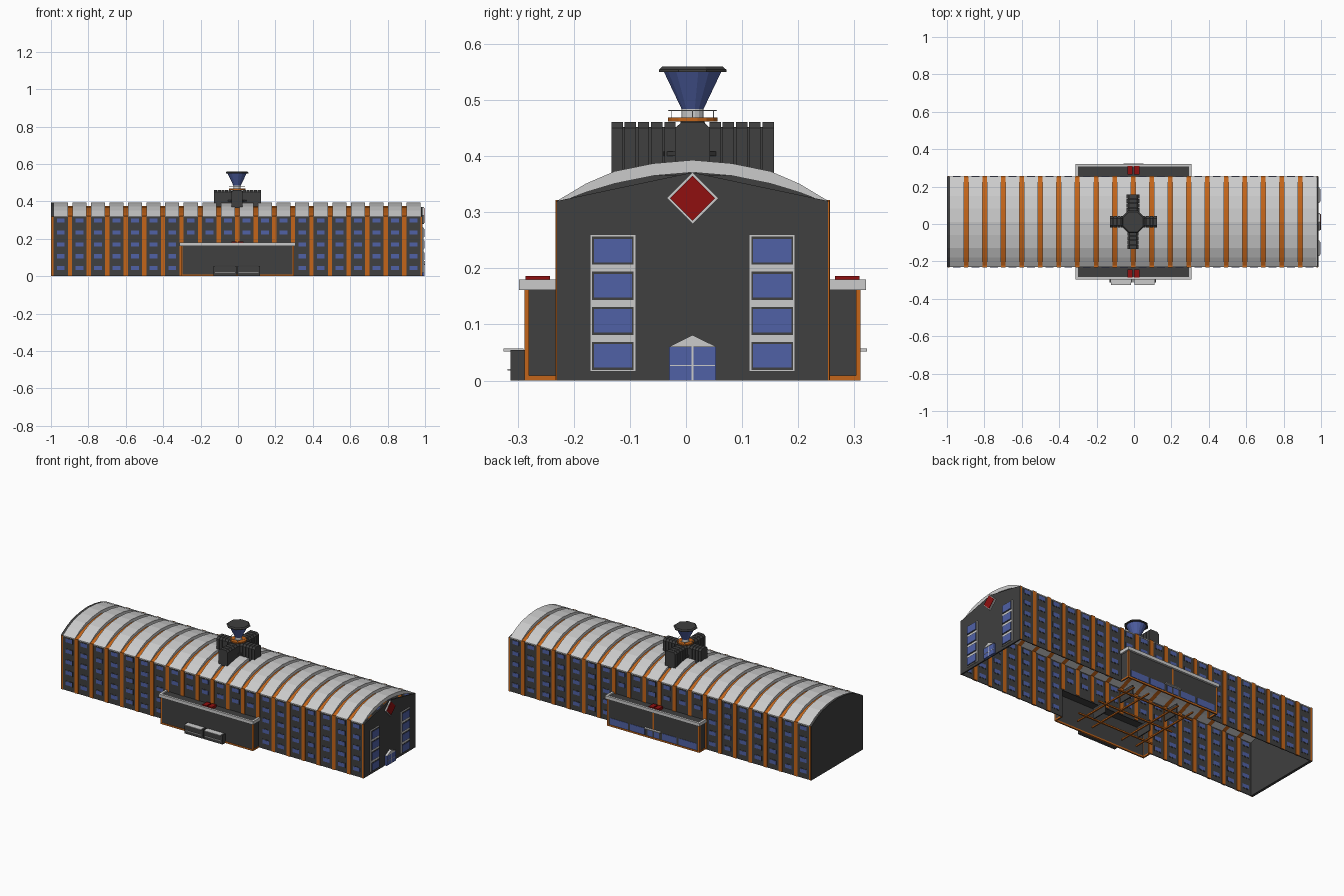
import bpy, bmesh, math
from mathutils import Matrix, Vector

if "Cube" in bpy.data.objects:
    bpy.data.objects.remove(bpy.data.objects["Cube"])


def material(name, rgb):
    m = bpy.data.materials.new(name)
    m.diffuse_color = (*rgb, 1)
    m.use_nodes = True
    m.node_tree.nodes["Principled BSDF"].inputs["Base Color"].default_value = m.diffuse_color
    return m


DARK = material("charcoal", (0.05, 0.05, 0.05))
BLUE = material("blue_glass", (0.08, 0.12, 0.38))
ORANGE = material("orange", (0.55, 0.13, 0.01))
RED = material("red", (0.28, 0.005, 0.005))
GREY = None
YC = 0.0117                     # hall centre line
Y0, Y1 = -0.23, 0.2535          # long walls
BAY = 0.0993


def finish(name, bm, mat):
    bmesh.ops.recalc_face_normals(bm, faces=bm.faces)
    me = bpy.data.meshes.new(name)
    bm.to_mesh(me)
    bm.free()
    ob = bpy.data.objects.new(name, me)
    bpy.context.collection.objects.link(ob)
    if mat:
        me.materials.append(mat)
    return ob


def boxes(name, items, mat=None):
    """Each item is x0, x1, y0, y1, z0, z1."""
    bm = bmesh.new()
    for x0, x1, y0, y1, z0, z1 in items:
        m = Matrix.Translation(((x0 + x1) / 2, (y0 + y1) / 2, (z0 + z1) / 2)) \
            @ Matrix.Diagonal((x1 - x0, y1 - y0, z1 - z0, 1))
        bmesh.ops.create_cube(bm, size=1, matrix=m)
    return finish(name, bm, mat)


def prisms(name, profile, spans, mat=None):
    """Extrude a y-z outline along each x span."""
    bm = bmesh.new()
    for x0, x1 in spans:
        f = bm.faces.new([bm.verts.new((x0, y, z)) for y, z in profile])
        new = bmesh.ops.extrude_face_region(bm, geom=[f])["geom"]
        bmesh.ops.translate(bm, vec=(x1 - x0, 0, 0),
                            verts=[g for g in new if isinstance(g, bmesh.types.BMVert)])
    return finish(name, bm, mat)


def cone(name, r0, r1, z0, z1, mat=None, n=16, x=-0.005):
    bm = bmesh.new()
    bmesh.ops.create_cone(bm, cap_ends=True, segments=n, radius1=r0, radius2=r1, depth=z1 - z0,
                          matrix=Matrix.Translation((x, YC, (z0 + z1) / 2))
                          @ Matrix.Rotation(math.pi / n, 4, 'Z'))
    return finish(name, bm, mat)


def arch(drop):
    """Roof arc, lowered towards the middle by drop."""
    half = [(0.242, 0.32, 0.2), (0.19, 0.351, 0.7), (0.139, 0.373, 1), (0.07, 0.387, 1)]
    left = [(YC - d, z - drop * k) for d, z, k in half]
    right = [(YC + d, z - drop * k) for d, z, k in reversed(half)]
    return left + [(YC, 0.393 - drop)] + right


# Roof: raised grey panels with orange arches between them
ribs = [-0.898 + BAY * i for i in range(19)]
edges = [-0.997] + ribs + [0.989]
prisms("roof_panels", arch(0) + arch(0.022)[::-1],
       [(a + 0.012, b - 0.012) for a, b in zip(edges, edges[1:])])
prisms("roof_ribs", arch(0.017) + arch(0.021)[::-1], [(x - 0.0125, x + 0.0125) for x in edges[1:-1]], ORANGE)

# Hall walls, left open where the annexes join
t = 0.002
walls, piers, panes, frames = [], [], [], []
for y in (Y0 + t, Y1 - t):
    walls += [(-0.997, -0.3, y - t, y + t, 0, 0.32), (0.295, 0.985, y - t, y + t, 0, 0.32),
              (-0.3, 0.295, y - t, y + t, 0.16, 0.32)]
    for x in ribs:
        piers.append((x - 0.0115, x + 0.0115, y - 0.005, y + 0.005, 0.165 if abs(x) < 0.3 else 0, 0.322))
    piers += [(-0.996, -0.986, y - 0.004, y + 0.004, 0, 0.32), (0.976, 0.985, y - 0.004, y + 0.004, 0, 0.32)]
    for a, b in zip(edges, edges[1:]):
        c = (a + b) / 2
        for k in range(5):
            z = 0.043 + 0.0635 * k
            if abs(c) < 0.3 and z < 0.2:
                continue
            frames.append((c - 0.025, c + 0.025, y - 0.003, y + 0.003, z - 0.015, z + 0.015))
            panes.append((c - 0.021, c + 0.021, y - 0.004, y + 0.004, z - 0.011, z + 0.011))
boxes("long_walls", walls, DARK)
boxes("wall_pilasters", piers, ORANGE)
boxes("wall_window_frames", frames, DARK)
boxes("wall_window_panes", panes, BLUE)

# End walls
prisms("left_end_wall", [(Y0, 0)] + arch(0) + [(Y1, 0)], [(-1, -0.985)], DARK)
prisms("right_end_wall", [(Y0, 0), (Y0, 0.32), (YC, 0.371), (Y1, 0.32), (Y1, 0)], [(0.978, 0.986)], DARK)

# Gable windows, door and diamond
gf, gd, gp = [], [], []
for s in (-1, 1):
    c = YC + s * 0.142
    gf.append((0.985, 0.992, c - 0.041, c + 0.041, 0.016, 0.26))
    for k in range(4):
        z = 0.044 + 0.0625 * k
        gd.append((0.985, 0.994, c - 0.037, c + 0.037, z - 0.025, z + 0.025))
        gp.append((0.985, 0.996, c - 0.034, c + 0.034, z - 0.021, z + 0.021))
    gp.append((0.985, 0.997, min(YC + s * 0.002, YC + s * 0.042), max(YC + s * 0.002, YC + s * 0.042), 0, 0.06))
boxes("gable_window_surrounds", gf)
boxes("gable_window_frames", gd, DARK)
boxes("gable_panes_and_doors", gp, BLUE)
prisms("gable_door_pediment", [(YC - 0.043, 0.06), (YC, 0.081), (YC + 0.043, 0.06)], [(0.985, 1.0)])
boxes("gable_door_mullion", [(0.985, 0.998, YC - 0.002, YC + 0.002, 0, 0.06),
                             (0.985, 0.998, YC - 0.04, YC + 0.04, 0.026, 0.028)])
for nm, r, x, m in (("diamond_frame", 0.046, 0.994, None), ("diamond", 0.04, 0.997, RED)):
    prisms(nm, [(YC - r, 0.325), (YC, 0.325 + r), (YC + r, 0.325), (YC, 0.325 - r)], [(0.985, x)], m)

# Annexes: s points outwards, w is the outer wall, c the cornice edge
AX0, AX1 = -0.303, 0.297


def span(a, b):
    return min(a, b), max(a, b)


for side, s, base, w, c in (("front", -1, Y0, -0.286, -0.298), ("back", 1, Y1, 0.309, 0.321)):
    full = span(base, w)
    outer = span(w, w - s * 0.004)
    boxes(side + "_annex_walls", [(AX0, AX1, *outer, 0, 0.17), (AX0, AX0 + 0.004, *full, 0, 0.17),
                                  (AX1 - 0.004, AX1, *full, 0, 0.17)], DARK)
    boxes(side + "_annex_roof", [(AX0, AX1, *full, 0.166, 0.172)], DARK)
    boxes(side + "_annex_cornice", [(AX0 - 0.01, AX1 + 0.01, *span(c, w - s * 0.002), 0.161, 0.18),
                                    (AX0 - 0.01, AX0 + 0.004, *span(c, base), 0.161, 0.18),
                                    (AX1 - 0.004, AX1 + 0.01, *span(c, base), 0.161, 0.18)])
    boxes(side + "_roof_red_blocks", [(-0.035, -0.007, *span(base + s * 0.012, w), 0.17, 0.186),
                                      (0.001, 0.029, *span(base + s * 0.012, w), 0.17, 0.186)], RED)
    skin = span(w - s * 0.006, w + s * 0.002)
    trim = [(AX0 - 0.003, AX1 + 0.003, *skin, 0, 0.009),
            (AX0 - 0.003, AX0 + 0.005, *skin, 0, 0.161), (AX1 - 0.005, AX1 + 0.003, *skin, 0, 0.161),
            (AX0 - 0.003, AX0 + 0.005, *full, 0, 0.009), (AX1 - 0.005, AX1 + 0.003, *full, 0, 0.009)]
    if side == "back":
        trim.append((-0.008, 0.002, *skin, 0.055, 0.161))
        bands = [(-0.285, -0.17), (-0.155, -0.06), (-0.04, -0.008), (0.002, 0.034), (0.054, 0.149), (0.164, 0.279)]
        boxes("back_windows", [(a, b, *skin, 0.012, 0.05) for a, b in bands], BLUE)
        boxes("back_door_canopy", [(-0.055, 0.05, w - 0.004, 0.323, 0.052, 0.057)])
    boxes(side + "_annex_trim", trim, ORANGE)

# Front porches with grey canopy edges
porch = ((-0.131, -0.009), (-0.004, 0.118))
boxes("front_porches", [(a, b, -0.313, -0.284, 0, 0.054) for a, b in porch], DARK)
boxes("porch_canopies", [(a + 0.008, b - 0.008, -0.325, -0.29, 0.052, 0.057) for a, b in porch])
boxes("porch_rails", [(a + 0.008, b - 0.008, -0.318, -0.312, 0.018, 0.021) for a, b in porch])

# Lobby frame seen through the open underside
boxes("lobby_floor_beams", [(x - 0.004, x + 0.004, -0.22, 0.24, 0.002, 0.01) for x in (-0.2, -0.1, 0.1, 0.2)]
      + [(-0.25, 0.25, y - 0.004, y + 0.004, 0.002, 0.01) for y in (-0.15, YC, 0.17)], ORANGE)
boxes("lobby_partitions", [(x - 0.003, x + 0.003, y - 0.05, y + 0.05, 0.005, 0.07)
                           for x in (-0.15, 0.15) for y in (-0.1, 0.12)], DARK)

# Roof mast
MX = -0.005
cone("mast_base", 0.037, 0.037, 0.37, 0.4, BLUE)
cone("mast_base_plate", 0.058, 0.058, 0.4, 0.408, DARK, 8)
cone("mast_core", 0.027, 0.022, 0.4, 0.462, DARK)
cone("mast_platform", 0.045, 0.045, 0.462, 0.469, ORANGE)
cone("mast_collar", 0.02, 0.02, 0.469, 0.484)
cone("mast_funnel", 0.019, 0.052, 0.482, 0.55, BLUE)
cone("mast_cap_lower", 0.065, 0.065, 0.55, 0.554, DARK, 8)
cone("mast_cap_upper", 0.065, 0.058, 0.554, 0.56, DARK, 8)

# Platform railing
n = 12
ring = [Vector((MX + 0.043 * math.cos(i * math.tau / n), YC + 0.043 * math.sin(i * math.tau / n), 0.481))
        for i in range(n)]
cu = bpy.data.curves.new("platform_rail", 'CURVE')
cu.dimensions = '3D'
cu.bevel_depth = 0.0008
cu.bevel_resolution = 0
sp = cu.splines.new('POLY')
sp.points.add(n - 1)
sp.use_cyclic_u = True
for p, v in zip(sp.points, ring):
    p.co = (*v, 1)
bpy.context.collection.objects.link(bpy.data.objects.new("platform_rail", cu))
boxes("platform_rail_posts", [(v.x - 0.0007, v.x + 0.0007, v.y - 0.0007, v.y + 0.0007, 0.468, 0.481)
                              for v in ring[::2]])

# Four arms of ribbed slabs around the mast
for nm, turn, reach, wide in (("right", 0, 0.13, 0.031), ("back", 1, 0.148, 0.034),
                              ("left", 2, 0.125, 0.031), ("front", 3, 0.148, 0.03)):
    step = (reach - 0.03) / 5
    prof = [(-wide, 0.365), (-wide, 0.45), (-wide + 0.012, 0.461), (wide - 0.012, 0.461), (wide, 0.45), (wide, 0.365)]
    place = Matrix.Translation((MX, YC, 0)) @ Matrix.Rotation(turn * math.pi / 2, 4, 'Z')
    slabs = prisms(nm + "_arm_slabs", prof, [(0.03 + step * i, 0.03 + step * (i + 0.86)) for i in range(5)], DARK)
    slabs.matrix_world = place
    web = boxes(nm + "_arm_web", [(0.015, reach - 0.006, -wide * 0.8, wide * 0.8, 0.37, 0.452)], DARK)
    web.matrix_world = place
